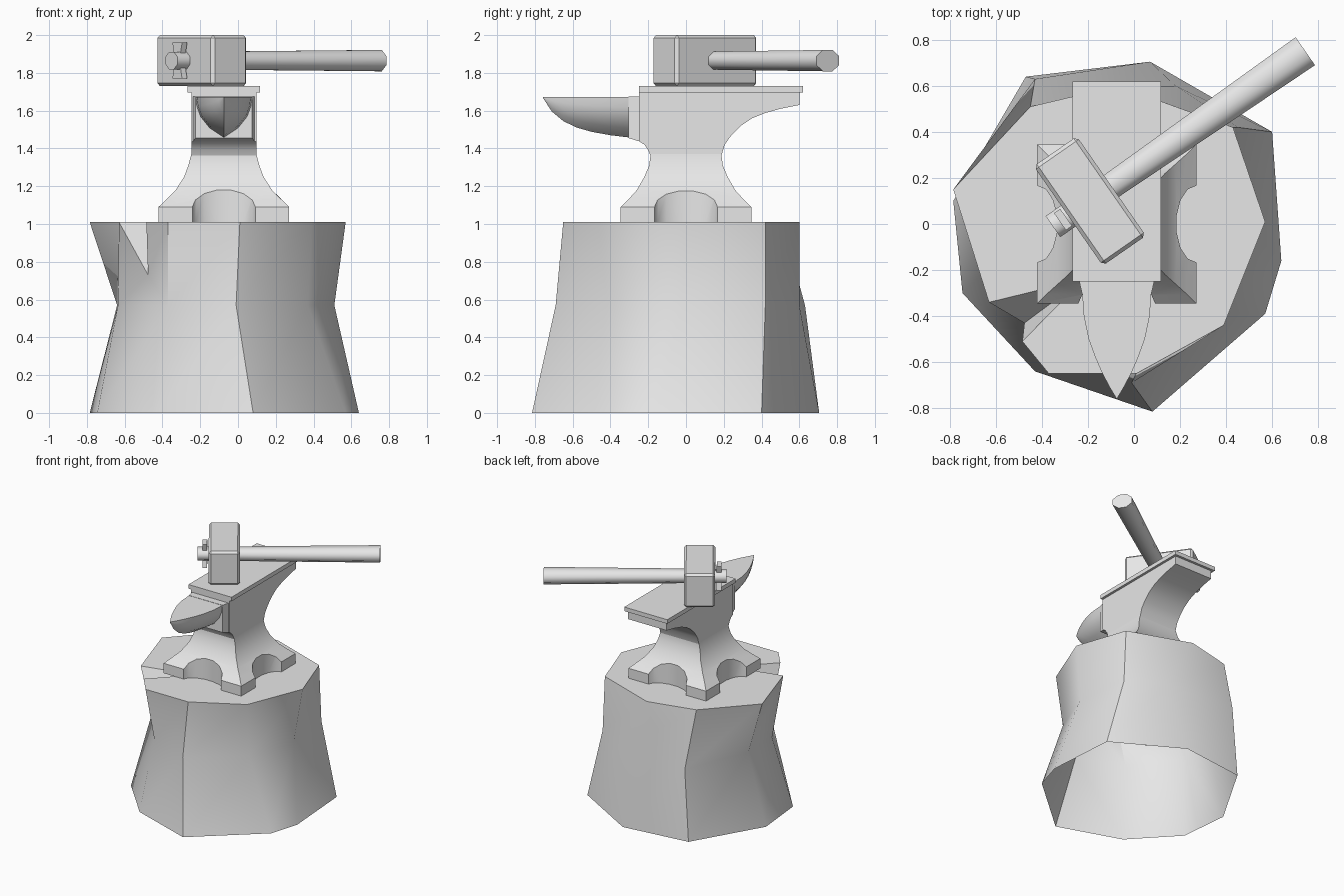
import bpy, bmesh, math
from mathutils import Matrix, Vector

cube = bpy.data.objects.get("Cube")
if cube:
    bpy.data.objects.remove(cube, do_unlink=True)

grey = bpy.data.materials.new("plain_grey")
grey.use_nodes = True
grey.diffuse_color = (0.8, 0.8, 0.8, 1)
grey.node_tree.nodes["Principled BSDF"].inputs["Base Color"].default_value = grey.diffuse_color


def finish(name, bm, smooth=None):
    """Turn a bmesh into a named grey object."""
    bmesh.ops.recalc_face_normals(bm, faces=bm.faces)
    me = bpy.data.meshes.new(name)
    bm.to_mesh(me)
    bm.free()
    me.materials.append(grey)
    ob = bpy.data.objects.new(name, me)
    bpy.context.collection.objects.link(ob)
    if smooth:
        bpy.ops.object.select_all(action='DESELECT')
        ob.select_set(True)
        bpy.context.view_layer.objects.active = ob
        bpy.ops.object.shade_smooth_by_angle(angle=math.radians(smooth))
    return ob


def loft(bm, rings, caps=True):
    """Skin closed rings of points, optionally capping both ends."""
    rows = [[bm.verts.new(p) for p in ring] for ring in rings]
    for a, b in zip(rows, rows[1:]):
        for i in range(len(a)):
            j = (i + 1) % len(a)
            bm.faces.new((a[i], a[j], b[j], b[i]))
    if caps:
        bm.faces.new(rows[0])
        bm.faces.new(rows[-1])
    return rows


def box(bm, x, y, z):
    loft(bm, [[(x[0], y[0], h), (x[1], y[0], h), (x[1], y[1], h), (x[0], y[1], h)] for h in z])


# Tree stump: three rough rings, open underneath, with a wedge split out of one corner
low = [(.08, -.815), (.57, -.39), (.64, -.16), (.6, .4), (.07, .705),
       (-.47, .64), (-.785, .1), (-.745, -.3), (-.43, -.64)]
mid = [(-.01, -.69), (.37, -.385), (.51, -.02), (.45, .42), (.18, .6),
       (-.43, .63), (-.64, .12), (-.635, -.19), (-.37, -.54)]
top = [(.01, -.65), (.39, -.44), (.57, .01), (.43, .42), (-.07, .6),
       (-.45, .51), (-.785, .15), (-.63, -.34), (-.37, -.65)]
TOP = 1.01
bm = bmesh.new()
rows = loft(bm, [[(x, y, z) for x, y in ring] for ring, z in ((low, 0), (mid, .57), (top, TOP))], False)
m, t = rows[1], rows[2]
bm.faces.remove(next(f for f in bm.faces if {m[7], m[8], t[7], t[8]} == set(f.verts)))
inner = bm.verts.new((-.22, -.24, TOP))
lip = bm.verts.new((-.485, -.51, TOP))
foot = bm.verts.new((-.476, -.43, .73))
for loop in ((m[7], foot, t[7]), (m[7], m[8], foot), (m[8], t[8], foot), (foot, t[8], lip),
             (t[7], foot, inner), (inner, foot, lip), t[:8] + [inner, lip, t[8]]):
    bm.faces.new(loop)
finish("stump", bm, 36)

# Anvil foot: flared square column with a scalloped recess on each side
CX = -.075
column = [(TOP, .346, .346), (1.09, .346, .346), (1.13, .305, .305), (1.18, .255, .26),
          (1.25, .21, .22), (1.31, .188, .195), (1.37, .172, .187), (1.42, .17, .187)]
bm = bmesh.new()
loft(bm, [[(CX + sx * hx, sy * hy, z) for sx, sy in ((-1, -1), (1, -1), (1, 1), (-1, 1))]
          for z, hx, hy in column])
base = finish("anvil_foot", bm)
bm = bmesh.new()
for k in range(4):
    turn = Matrix.Translation((CX, 0, 0)) @ Matrix.Rotation(k * math.pi / 2, 4, 'Z')
    angles = [math.tau * i / 14 for i in range(14)]
    loft(bm, [[turn @ Vector((.346 + .088 * math.sin(a), .167 * math.cos(a), z)) for a in angles]
              for z in (.9, 1.4)])
cutter = finish("recess_cutter", bm)
cutter.hide_render = True
mod = base.modifiers.new("recesses", 'BOOLEAN')
mod.operation, mod.solver, mod.object = 'DIFFERENCE', 'EXACT', cutter
bpy.ops.object.select_all(action='DESELECT')
base.select_set(True)
bpy.context.view_layer.objects.active = base
bpy.ops.object.modifier_apply(modifier=mod.name)
bpy.data.objects.remove(cutter, do_unlink=True)
bpy.ops.object.shade_smooth_by_angle(angle=math.radians(35))

# Anvil body: side profile with the overhanging heel
side = [(-.187, 1.36), (-.2, 1.39), (-.22, 1.42), (-.248, 1.438), (-.248, 1.7), (.6, 1.7),
        (.6, 1.63), (.5, 1.61), (.42, 1.588), (.35, 1.56), (.29, 1.52), (.24, 1.47),
        (.205, 1.42), (.187, 1.36)]
bm = bmesh.new()
loft(bm, [[(CX + s * .172, y, z) for y, z in side] for s in (-1, 1)])
finish("anvil_body", bm, 35)

# Neck block, narrowing slightly toward the horn
bm = bmesh.new()
loft(bm, [[(CX - w, y, z), (CX + w, y, z), (CX + w, y, 1.675), (CX - w, y, 1.675)]
          for y, w, z in ((-.305, .15, 1.455), (-.24, .165, 1.435))])
finish("anvil_neck", bm)
bm = bmesh.new()
box(bm, (CX - .192, CX + .192), (-.25, .62), (1.697, 1.73))
finish("anvil_face_plate", bm)

# Horn: keel-shaped section tapering to the tip
keel = [(-1, 0), (-.95, -.25), (-.82, -.49), (-.5, -.77), (0, -1),
        (.5, -.77), (.82, -.49), (.95, -.25), (1, 0)]
stations = [(-.3, .15, .215), (-.4, .143, .203), (-.5, .122, .185), (-.58, .093, .162),
            (-.65, .062, .128), (-.71, .03, .078), (-.757, .002, .006)]
bm = bmesh.new()
loft(bm, [[(CX + w * u, y, 1.673 + d * v) for u, v in keel] for y, w, d in stations])
finish("anvil_horn", bm, 40)

# Hammer: built along its handle, then turned and laid on the anvil
place = Matrix.Translation((-.192, .1, 1.865)) @ Matrix.Rotation(math.radians(34.8), 4, 'Z')
bm = bmesh.new()
box(bm, (-.114, .114), (-.263, .263), (-.135, .135))
bmesh.ops.bevel(bm, geom=bm.edges[:], offset=.016, segments=1, affect='EDGES', profile=.5)
finish("hammer_head", bm).matrix_world = place

bm = bmesh.new()
eighths = [math.tau * (i + .5) / 8 for i in range(8)]
loft(bm, [[(x, w * math.cos(a), h * math.sin(a)) for a in eighths]
          for x, w, h in ((-.195, .06, .05), (.11, .062, .052), (1.14, .08, .061))])
finish("hammer_handle", bm, 62).matrix_world = place

# Flared wedge through the stub of the handle
bow = [(-.045, -.095), (.045, -.095), (.02, 0), (.045, .095), (-.045, .095), (-.02, 0)]
bm = bmesh.new()
loft(bm, [[(x, y, z) for y, z in bow] for x in (-.158, -.125)])
finish("handle_wedge", bm).matrix_world = place
